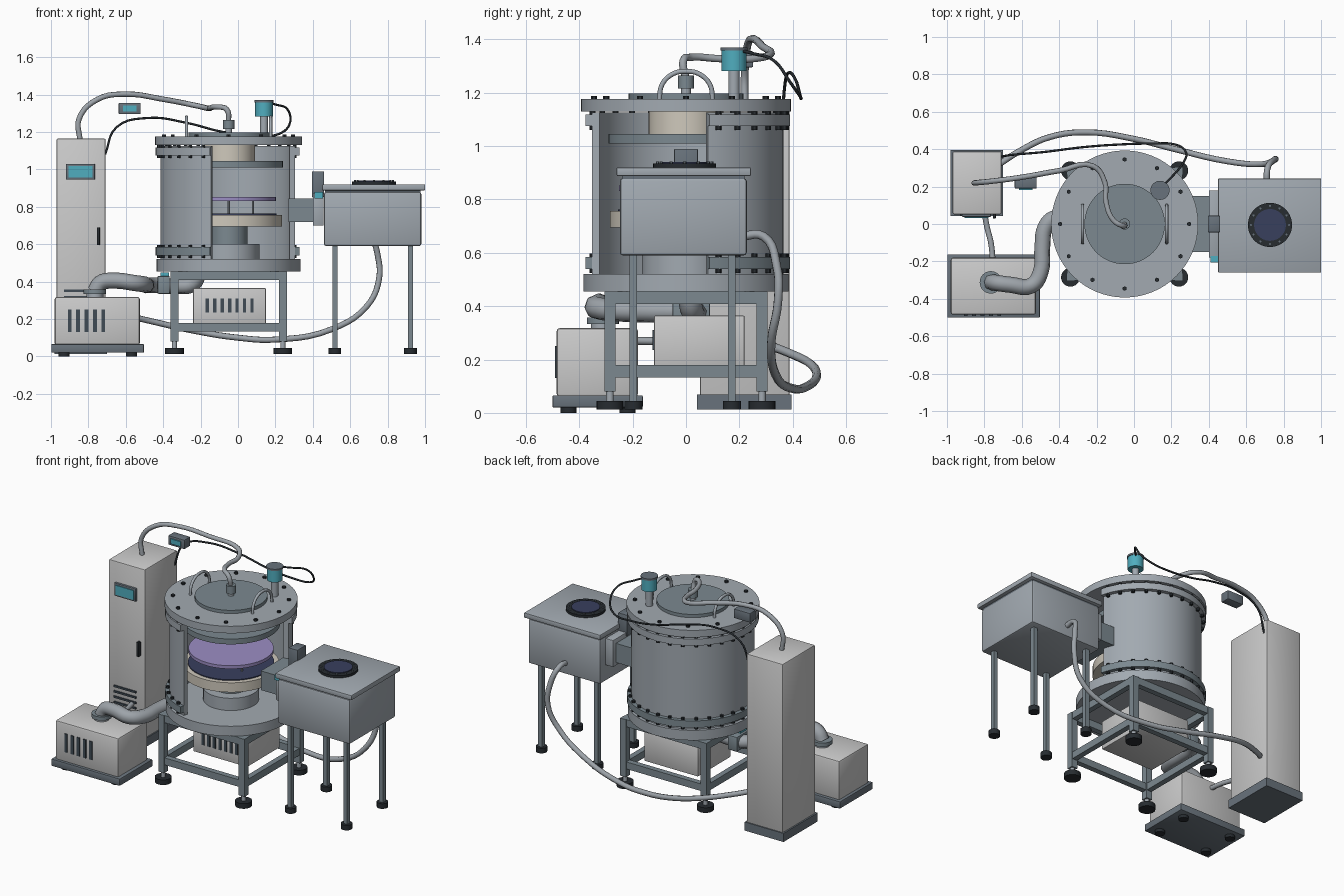
import bpy, bmesh, math
from mathutils import Matrix, Vector

if "Cube" in bpy.data.objects:
    bpy.data.objects.remove(bpy.data.objects["Cube"])

COL = dict(steel=(.36, .40, .44), dark=(.14, .17, .20), mid=(.20, .25, .28), black=(.02, .025, .03),
           navy=(.04, .05, .11), white=(.62, .64, .63), teal=(.08, .42, .52), cream=(.62, .58, .50),
           purple=(.33, .27, .55), hose=(.34, .37, .40), slot=(.05, .07, .09))
MATS = {}
for k, c in COL.items():
    MATS[k] = bpy.data.materials.new(k)
    MATS[k].diffuse_color = (*c, 1)
CX = -0.05  # chamber axis


def finish(name, bm, col):
    bmesh.ops.recalc_face_normals(bm, faces=bm.faces)
    me = bpy.data.meshes.new(name)
    bm.to_mesh(me)
    bm.free()
    ob = bpy.data.objects.new(name, me)
    bpy.context.collection.objects.link(ob)
    me.materials.append(MATS[col])
    bpy.ops.object.select_all(action='DESELECT')
    bpy.context.view_layer.objects.active = ob
    ob.select_set(True)
    bpy.ops.object.shade_smooth_by_angle(angle=math.radians(35))
    return ob


def box(name, x, y, z, col, bevel=0.0):
    """x, y, z are (low, high) pairs"""
    bm = bmesh.new()
    size = [b - a for a, b in (x, y, z)]
    mid = [(a + b) / 2 for a, b in (x, y, z)]
    bmesh.ops.create_cube(bm, size=1, matrix=Matrix.Translation(mid) @ Matrix.Diagonal((*size, 1)))
    if bevel:
        bmesh.ops.bevel(bm, geom=bm.edges[:], offset=bevel, segments=2, profile=.5, affect='EDGES')
    return finish(name, bm, col)


def cyls(name, centres, r, z0, z1, col, seg=32):
    bm = bmesh.new()
    for x, y in centres:
        bmesh.ops.create_cone(bm, cap_ends=True, segments=seg, radius1=r, radius2=r, depth=z1 - z0,
                              matrix=Matrix.Translation((x, y, (z0 + z1) / 2)))
    return finish(name, bm, col)


def cyl(name, x, y, r, z0, z1, col, seg=48):
    return cyls(name, [(x, y)], r, z0, z1, col, seg)


def sector(name, r0, r1, z0, z1, col, a0=13, a1=255, n=56):
    """partial ring around the chamber axis"""
    bm = bmesh.new()
    rings = []
    for i in range(n + 1):
        a = math.radians(a0 + (a1 - a0) * i / n)
        rings.append([bm.verts.new((CX + r * math.cos(a), r * math.sin(a), z))
                      for r, z in ((r0, z0), (r1, z0), (r1, z1), (r0, z1))])
    for p, q in zip(rings, rings[1:]):
        for k in range(4):
            bm.faces.new((p[k], p[k - 1], q[k - 1], q[k]))
    bm.faces.new(rings[0])
    bm.faces.new(rings[-1])
    return finish(name, bm, col)


def circle(x, y, r, n, start=0.0, end=360.0):
    return [(x + r * math.cos(math.radians(start + (end - start) * i / n)),
             y + r * math.sin(math.radians(start + (end - start) * i / n))) for i in range(n)]


def hose(name, pts, r, col='hose'):
    cu = bpy.data.curves.new(name, 'CURVE')
    cu.dimensions = '3D'
    cu.bevel_depth, cu.bevel_resolution, cu.resolution_u = r, 2, 5
    cu.use_fill_caps = True
    sp = cu.splines.new('BEZIER')
    sp.bezier_points.add(len(pts) - 1)
    for b, p in zip(sp.bezier_points, pts):
        b.co = p
        b.handle_left_type = b.handle_right_type = 'AUTO'
    ob = bpy.data.objects.new(name, cu)
    bpy.context.collection.objects.link(ob)
    cu.materials.append(MATS[col])
    bpy.ops.object.select_all(action='DESELECT')
    bpy.context.view_layer.objects.active = ob
    ob.select_set(True)
    bpy.ops.object.convert(target='MESH')
    bpy.ops.object.shade_smooth_by_angle(angle=math.radians(50))


# chamber shell with the front-right sector cut away
sector("chamber_wall", .335, .365, .52, 1.125, 'steel')
sector("upper_flange", .335, .39, 1.075, 1.118, 'steel')
sector("lower_flange", .335, .39, .54, .584, 'mid')
cyls("upper_flange_bolts", circle(CX, 0, .375, 20, 19, 261), .011, 1.06, 1.13, 'black', 6)
cyls("lower_flange_bolts", circle(CX, 0, .375, 20, 19, 261), .011, .525, .597, 'black', 6)
cyl("base_plate", CX, 0, .385, .455, .52, 'steel', 64)

# lid
cyl("lid_flange", CX, 0, .393, 1.13, 1.176, 'steel', 64)
cyl("lid_cover", CX, 0, .215, 1.17, 1.197, 'mid', 64)
cyls("lid_bolts", circle(CX, 0, .345, 12), .012, 1.17, 1.187, 'black', 6)
for s, side in ((-1, "left"), (1, "right")):
    x = CX + s * .225
    hose(f"lid_handle_{side}", [(x, -.1, 1.17), (x, -.09, 1.23), (x, -.05, 1.27), (x, 0, 1.28),
                                (x, .05, 1.27), (x, .09, 1.23), (x, .1, 1.17)], .009, 'steel')
cyl("gas_port_stem", CX, 0, .018, 1.19, 1.22, 'steel', 24)
cyl("gas_port", CX, 0, .03, 1.215, 1.265, 'mid', 24)

# pressure gauge on the lid
cyl("gauge_stem", .139, .18, .021, 1.17, 1.29, 'steel', 24)
cyl("gauge_body", .139, .18, .047, 1.282, 1.36, 'teal', 32)
cyl("gauge_cap", .139, .18, .051, 1.358, 1.37, 'dark', 32)

# process parts inside the chamber
cyl("showerhead_neck", CX, 0, .14, 1.045, 1.13, 'cream')
cyl("showerhead_plate", CX, 0, .29, 1.01, 1.045, 'mid', 64)
cyl("wafer", CX, 0, .252, .832, .853, 'purple', 64)
cyls("lift_pins", circle(CX, 0, .15, 3, 90, 450), .006, .75, .835, 'steel', 8)
cyl("heater", CX, 0, .285, .695, .757, 'cream', 64)
cyl("heater_surface", CX, 0, .255, .75, .763, 'navy', 64)
cyl("pedestal_stem", CX, 0, .1, .59, .70, 'mid')
cyl("pedestal_flange", CX, 0, .165, .515, .60, 'steel')

# support frame
for i, (sx, sy) in enumerate(((-1, -1), (1, -1), (1, 1), (-1, 1))):
    x, y = CX + sx * .29, sy * .285
    box(f"frame_leg_{i}", (x - .021, x + .021), (y - .021, y + .021), (.08, .455), 'mid')
    cyl(f"frame_foot_stem_{i}", x, y, .014, .03, .09, 'steel', 12)
    cyl(f"frame_foot_{i}", x, y, .05, .012, .045, 'black', 24)
for z0, z1, tag in ((.408, .455, "top"), (.133, .179, "low")):
    for s in (-1, 1):
        y, x = s * .285, CX + s * .29
        box(f"{tag}_rail_x_{s}", (CX - .27, CX + .27), (y - .018, y + .018), (z0, z1), 'mid')
        box(f"{tag}_rail_y_{s}", (x - .018, x + .018), (-.265, .265), (z0, z1), 'mid')


def vents(name, x0, step, n, w, y, z):
    for i in range(n):
        x = x0 + i * step
        box(f"{name}_{i}", (x - w / 2, x + w / 2), (y - .006, y + .01), z, 'slot')


# control box under the chamber
box("control_box", (-.24, .15), (-.12, .22), (.172, .365), 'white', .006)
vents("control_vent", -.165, .04, 7, .018, -.12, (.235, .31))

# slit port and gate valve
box("slit_port", (.27, .405), (-.15, .15), (.72, .845), 'mid')
box("gate_valve", (.40, .457), (-.18, .18), (.70, .875), 'steel', .004)
box("gate_actuator", (.395, .46), (-.045, .045), (.85, .99), 'dark', .005)
box("gate_indicator", (.41, .455), (-.207, -.17), (.845, .88), 'teal')

# load lock
box("load_lock_body", (.46, .98), (-.248, .228), (.59, .88), 'steel', .012)
box("load_lock_gasket", (.465, .975), (-.24, .22), (.87, .892), 'dark')
box("load_lock_lid", (.45, 1.0), (-.26, .243), (.888, .92), 'steel', .004)
cyl("window_ring", .727, -.005, .118, .915, .935, 'black')
cyl("window_glass", .727, -.005, .085, .93, .94, 'navy')
cyls("window_bolts", circle(.727, -.005, .102, 12), .006, .93, .942, 'dark', 6)
for x in (.518, .922):
    for y in (-.197, .172):
        box("load_lock_leg", (x - .014, x + .014), (y - .014, y + .014), (.03, .6), 'mid')
        cyl("load_lock_foot", x, y, .034, .012, .045, 'black', 24)

# gas and power cabinet
box("cabinet_body", (-.97, -.708), (.052, .388), (.06, 1.165), 'white', .008)
box("cabinet_plinth", (-.98, -.70), (.042, .395), (.012, .068), 'dark')
box("cabinet_display_frame", (-.92, -.765), (.038, .06), (.945, 1.03), 'dark', .004)
box("cabinet_display", (-.907, -.778), (.033, .045), (.957, 1.018), 'teal')
box("cabinet_handle", (-.755, -.738), (.03, .06), (.595, .69), 'black', .004)
for i in range(4):
    z = .24 + i * .035
    box(f"cabinet_louvre_{i}", (-.93, -.77), (.045, .06), (z, z + .012), 'slot')

# small floating readout
box("readout_case", (-.638, -.52), (.19, .252), (1.295, 1.356), 'dark', .005)
box("readout_screen", (-.615, -.543), (.183, .2), (1.31, 1.342), 'teal')

# vacuum pump
box("pump_body", (-.98, -.525), (-.485, -.18), (.06, .318), 'white', .012)
box("pump_base", (-.998, -.503), (-.5, -.162), (.02, .066), 'dark', .004)
cyls("pump_feet", [(x, y) for x in (-.93, -.57) for y in (-.44, -.22)], .03, 0, .025, 'black', 20)
vents("pump_vent", -.9, .045, 5, .02, -.485, (.13, .25))
cyl("pump_inlet", -.765, -.312, .045, .31, .345, 'steel', 32)
cyl("pump_inlet_flange", -.765, -.312, .06, .333, .357, 'mid', 32)

# throttle valve on the vacuum line
box("throttle_valve", (-.43, -.365), (-.05, .09), (.335, .43), 'mid', .005)
box("throttle_valve_indicator", (-.415, -.37), (-.03, .03), (.425, .45), 'teal')

# hoses and cable
hose("vacuum_hose", [(-.765, -.312, .345), (-.735, -.315, .392), (-.66, -.325, .405), (-.55, -.33, .392),
                     (-.5, -.26, .385), (-.49, -.12, .38), (-.475, -.02, .38), (-.43, .03, .38),
                     (-.33, .03, .375), (-.24, .02, .39), (-.21, .01, .46)], .043)
hose("gas_hose", [(-.845, .22, 1.155), (-.85, .22, 1.27), (-.75, .23, 1.375), (-.6, .25, 1.402),
                  (-.4, .285, 1.375), (-.22, .31, 1.34), (-.155, .22, 1.325), (-.15, .12, 1.328),
                  (-.11, .02, 1.333), (-.06, -.01, 1.32), (-.05, 0, 1.25)], .0145)
hose("load_lock_hose", [(.712, .2, .66), (.712, .29, .662), (.745, .34, .55), (.755, .345, .42),
                        (.69, .32, .27), (.5, .335, .145), (.2, .405, .09), (0, .455, .1),
                        (-.25, .49, .14), (-.45, .465, .185), (-.62, .385, .225), (-.72, .32, .25)], .0165)
hose("purge_hose", [(-.8, .06, .27), (-.785, -.02, .265), (-.765, -.1, .268), (-.755, -.19, .27)], .015)
hose("gauge_cable", [(.14, .19, 1.362), (.2, .25, 1.347), (.265, .33, 1.32), (.275, .39, 1.24),
                     (.22, .425, 1.19), (.1, .43, 1.18), (-.08, .425, 1.2), (-.28, .41, 1.25),
                     (-.48, .385, 1.275), (-.65, .37, 1.225), (-.71, .36, 1.08)], .006, 'black')

for m in bpy.data.materials:
    if m.users and not m.is_grease_pencil:
        m.use_nodes = True
        m.node_tree.nodes["Principled BSDF"].inputs["Base Color"].default_value = m.diffuse_color
